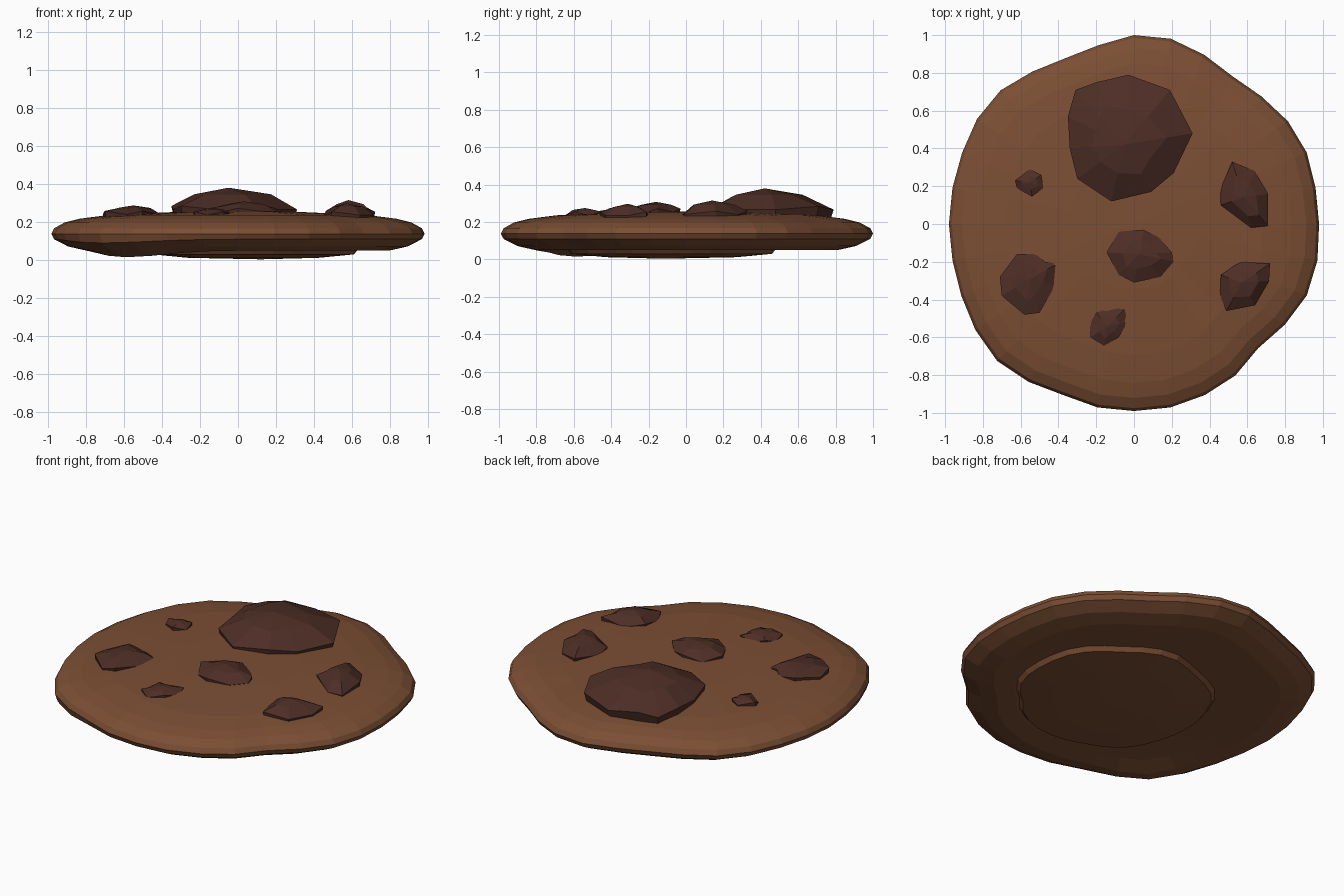
import bpy, bmesh
from math import sin, cos, tau, exp
from mathutils import Vector

if "Cube" in bpy.data.objects:
    bpy.data.objects.remove(bpy.data.objects["Cube"])


def material(name, rgb):
    m = bpy.data.materials.new(name)
    m.diffuse_color = (*rgb, 1)
    m.use_nodes = True
    m.node_tree.nodes["Principled BSDF"].inputs["Base Color"].default_value = m.diffuse_color
    return m


DOUGH = material("baked_dough", (0.20, 0.077, 0.034))
CHOC = material("dark_chocolate", (0.075, 0.027, 0.019))


def loft(name, rings, mat, first, last):
    """Skin equal-length rings and close both ends with a fan to a point."""
    bm = bmesh.new()
    loops = [[bm.verts.new(p) for p in ring] for ring in rings]
    n = len(loops[0])
    for a, b in zip(loops, loops[1:]):
        for i in range(n):
            j = (i + 1) % n
            bm.faces.new((a[i], a[j], b[j], b[i]))
    for ring, tip in ((loops[0], first), (loops[-1], last)):
        v = bm.verts.new(tip)
        for i in range(n):
            bm.faces.new((ring[i], ring[(i + 1) % n], v))
    bmesh.ops.recalc_face_normals(bm, faces=bm.faces)
    me = bpy.data.meshes.new(name)
    bm.to_mesh(me)
    bm.free()
    me.materials.append(mat)
    ob = bpy.data.objects.new(name, me)
    bpy.context.collection.objects.link(ob)
    return ob


# Cookie body: uneven outline, rounded rim, raised foot underneath
radii = [.98, .98, .99, .98, .955, .94, .97, 1.0, 1.0, .965, .95, .97, 1.0, 1.0, .985, .98,
         .98, .98, .99, 1.01, 1.025, 1.005, .98, .99, .99, .99, .98, .965, .93, .96, .99, .99]
N = len(radii)


def dough_ring(scale, z, dip=0.0, off=(0, 0)):
    pts = []
    for i, r in enumerate(radii):
        a = tau * i / N
        sag = dip * exp(-((i - 20) / 2.0) ** 2)
        pts.append((off[0] + r * scale * cos(a), off[1] + r * scale * sin(a), z - sag))
    return pts


foot = (0.08, -0.08)
body_rings = [dough_ring(*p) for p in (
    (.35, .252), (.70, .236), (.85, .217), (.93, .197), (.985, .167), (1.0, .138),
    (.985, .11, .02), (.91, .072, .03), (.81, .05, .035), (.70, .052, .01))]
body_rings += [dough_ring(.56, .055, 0, foot), dough_ring(.54, .03, 0, foot),
               dough_ring(.35, .012, 0, foot)]
loft("cookie_body", body_rings, DOUGH, (0, 0, .256), (.12, -.12, .004))


# Chocolate chunks: faceted lumps sunk into the top
def chunk(name, outline, peak, edge_z, shoulder=.55):
    pk = Vector(peak)
    rim, top, base = [], [], []
    for i, (x, y) in enumerate(outline):
        z = edge_z + (.012 if i % 2 else -.006)
        rim.append((x, y, z))
        flat = Vector((x, y, 0)) - Vector((pk.x, pk.y, 0))
        s = shoulder + (.07 if i % 3 == 0 else -.04)
        top.append((pk.x + flat.x * s, pk.y + flat.y * s,
                    edge_z + (pk.z - edge_z) * .68))
        base.append((pk.x + flat.x * .93, pk.y + flat.y * .93, .19))
    return loft(name, [base, rim, top], CHOC, (pk.x, pk.y, .18), peak)


chunk("large_chunk", [(.31, .48), (.19, .71), (-.03, .79), (-.20, .75), (-.31, .71), (-.35, .57),
                      (-.34, .40), (-.30, .24), (-.12, .12), (.09, .17), (.21, .27)],
      (-.05, .42, .38), .272)
chunk("middle_chunk", [(.21, -.20), (.20, -.15), (.13, -.07), (.05, -.03), (-.08, -.04),
                       (-.145, -.15), (-.08, -.27), (0, -.31), (.14, -.28)],
      (.03, -.16, .308), .26)
chunk("right_back_chunk", [(.71, -.01), (.71, .16), (.64, .28), (.52, .33), (.455, .18),
                           (.46, .10), (.62, -.02)],
      (.58, .14, .315), .246)
chunk("right_front_chunk", [(.715, -.30), (.72, -.21), (.56, -.20), (.46, -.27), (.455, -.38),
                            (.49, -.46), (.64, -.43)],
      (.57, -.31, .298), .242)
chunk("left_chunk", [(-.405, -.21), (-.47, -.20), (-.52, -.16), (-.62, -.16), (-.71, -.28),
                     (-.70, -.38), (-.58, -.48), (-.50, -.47), (-.42, -.33)],
      (-.55, -.29, .287), .246)
chunk("front_chunk", [(-.035, -.52), (-.05, -.45), (-.14, -.445), (-.20, -.47), (-.235, -.53),
                      (-.23, -.60), (-.16, -.645), (-.08, -.60)],
      (-.14, -.54, .275), .243)
chunk("tiny_chunk", [(-.48, .19), (-.49, .26), (-.55, .29), (-.63, .23), (-.62, .19),
                     (-.54, .145)],
      (-.55, .22, .274), .25)
